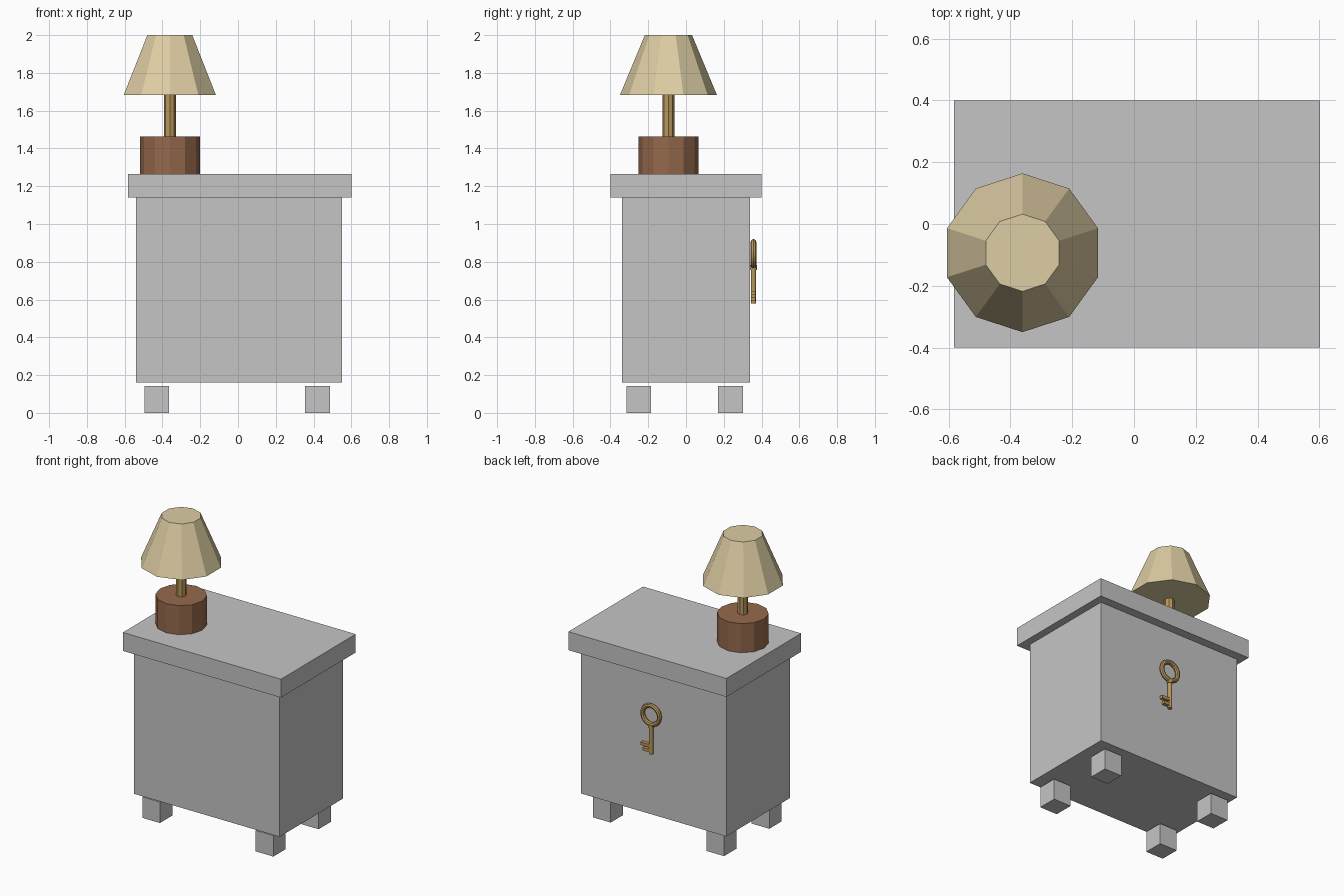
import bpy, math

if "Cube" in bpy.data.objects:
    bpy.data.objects.remove(bpy.data.objects["Cube"])

def material(name, rgb):
    m = bpy.data.materials.new(name)
    m.diffuse_color = (*rgb, 1)
    m.use_nodes = True
    m.node_tree.nodes["Principled BSDF"].inputs["Base Color"].default_value = m.diffuse_color
    return m

GREY = material("grey paint", (0.56, 0.56, 0.56))
CREAM = material("cream fabric", (0.73, 0.61, 0.37))
WOOD = material("brown wood", (0.305, 0.141, 0.072))
BRASS = material("brass", (0.49, 0.315, 0.107))

def finish(name, mat, smooth=False):
    ob = bpy.context.object
    ob.name = name
    ob.data.materials.append(mat)
    if smooth:
        bpy.ops.object.shade_smooth_by_angle(angle=math.radians(40))
    return ob

def box(name, lo, hi, mat):
    bpy.ops.mesh.primitive_cube_add(size=1, location=[(a + b) / 2 for a, b in zip(lo, hi)])
    bpy.context.object.scale = [b - a for a, b in zip(lo, hi)]
    bpy.ops.object.transform_apply(location=False, rotation=False, scale=True)
    return finish(name, mat)

def cone(name, sides, r1, r2, x, y, z1, z2, mat, smooth=False):
    bpy.ops.mesh.primitive_cone_add(vertices=sides, radius1=r1, radius2=r2,
                                    depth=z2 - z1, location=(x, y, (z1 + z2) / 2))
    return finish(name, mat, smooth)

# Cabinet: body, overhanging top, four block legs
box("cabinet_body", (-0.54, -0.34, 0.16), (0.55, 0.34, 1.14), GREY)
box("cabinet_top", (-0.583, -0.40, 1.14), (0.602, 0.40, 1.265), GREY)
for side, x in (("left", -0.43), ("right", 0.42)):
    for end, y in (("front", -0.25), ("back", 0.235)):
        box(f"leg_{end}_{side}", (x - 0.066, y - 0.066, 0), (x + 0.066, y + 0.066, 0.142), GREY)

# Lamp: faceted base, stem and shade
LX, LY = -0.361, -0.093
cone("lamp_base", 12, 0.159, 0.159, LX, LY, 1.265, 1.462, WOOD)
cone("lamp_stem", 8, 0.032, 0.032, LX, LY, 1.462, 1.70, BRASS)
cone("lamp_shade", 10, 0.257, 0.125, LX, LY, 1.682, 2.0, CREAM)

# Key on the back: ring, collar, shaft and two teeth
KX, KY = 0.012, 0.357
bpy.ops.mesh.primitive_torus_add(major_segments=24, minor_segments=8, major_radius=0.063,
                                 minor_radius=0.015, location=(KX, KY, 0.842),
                                 rotation=(math.pi / 2, 0, 0))
finish("key_ring", BRASS, True)
cone("key_collar", 12, 0.018, 0.018, KX, KY, 0.757, 0.782, BRASS, True)
cone("key_shaft", 12, 0.014, 0.014, KX, KY, 0.58, 0.775, BRASS, True)
for name, z, length in (("key_tooth_long", 0.635, 0.07), ("key_tooth_short", 0.602, 0.055)):
    box(name, (KX, KY - 0.012, z - 0.01), (KX + length, KY + 0.012, z + 0.01), BRASS)
